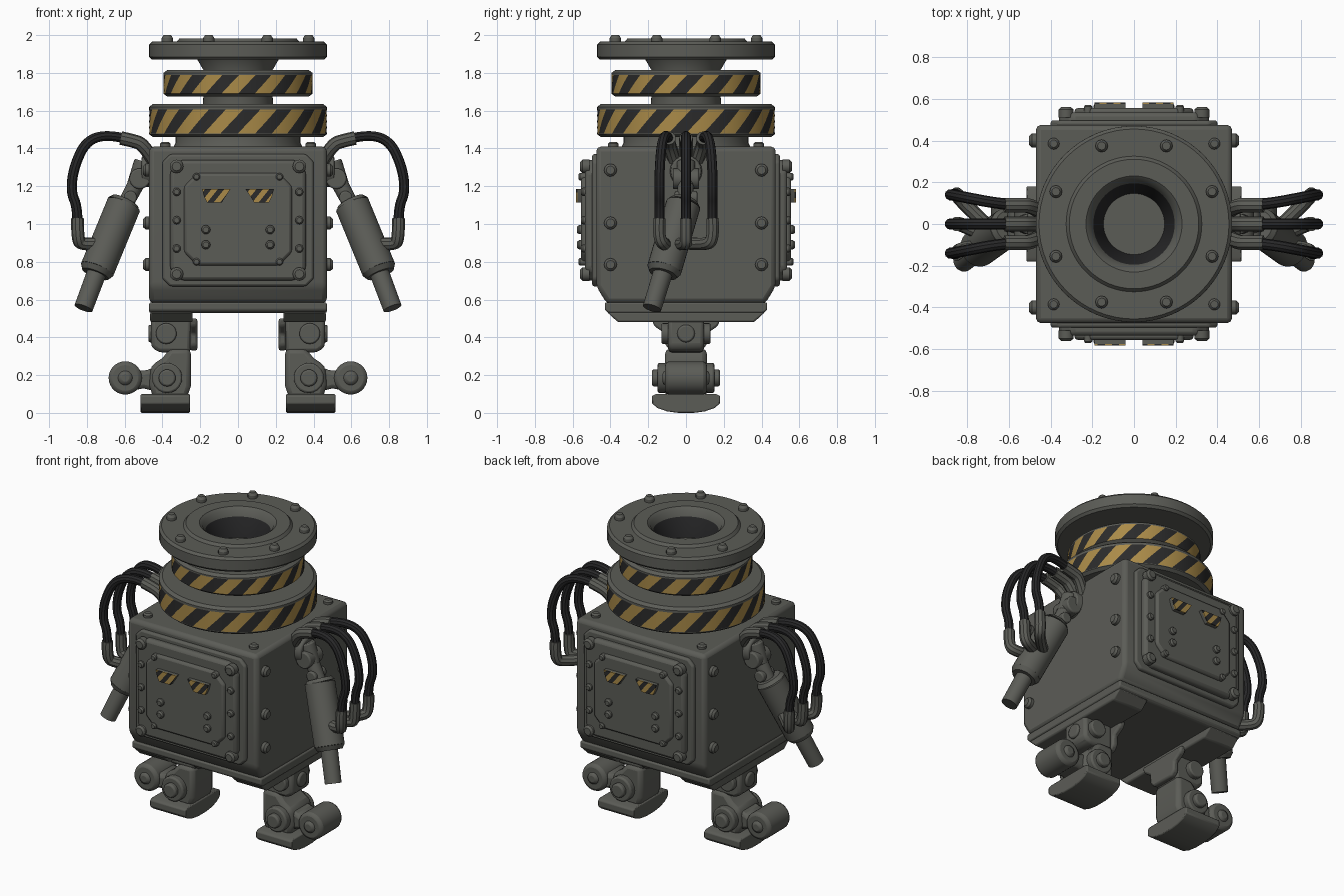
import bpy, bmesh, math
from mathutils import Vector

if "Cube" in bpy.data.objects:
    bpy.data.objects.remove(bpy.data.objects["Cube"])


def material(name, r, g, b):
    m = bpy.data.materials.new(name)
    m.diffuse_color = (r, g, b, 1)
    m.use_nodes = True
    m.node_tree.nodes["Principled BSDF"].inputs["Base Color"].default_value = m.diffuse_color
    return m


METAL = material("grey metal", 0.105, 0.107, 0.094)
YELLOW = material("warning yellow", 0.40, 0.255, 0.065)
DARK = material("stripe black", 0.024, 0.024, 0.024)
RUBBER = material("hose rubber", 0.020, 0.020, 0.021)


def finish(bm, name, mats=(METAL,), bevel=0):
    bmesh.ops.recalc_face_normals(bm, faces=bm.faces)
    me = bpy.data.meshes.new(name)
    bm.to_mesh(me)
    bm.free()
    for m in mats:
        me.materials.append(m)
    ob = bpy.data.objects.new(name, me)
    bpy.context.collection.objects.link(ob)
    if bevel:
        mod = ob.modifiers.new("bevel", 'BEVEL')
        mod.width, mod.segments = bevel, 2
    return ob


def add_prism(bm, pts, a, b, axis):
    """Extrude a 2D outline from a to b along x (pts = y,z), y (x,z) or z (x,y)."""
    put = {'x': lambda d, u, v: (d, u, v), 'y': lambda d, u, v: (u, d, v),
           'z': lambda d, u, v: (u, v, d)}[axis]
    lo = [bm.verts.new(put(a, *p)) for p in pts]
    hi = [bm.verts.new(put(b, *p)) for p in pts]
    bm.faces.new(lo)
    bm.faces.new(hi[::-1])
    for i in range(len(pts)):
        j = (i + 1) % len(pts)
        bm.faces.new((lo[i], lo[j], hi[j], hi[i]))


def prism(name, pts, a, b, axis, bevel=0.012):
    bm = bmesh.new()
    add_prism(bm, pts, a, b, axis)
    return finish(bm, name, bevel=bevel)


def cut_rect(x, z0, z1, c):
    return [(-x + c, z0), (x - c, z0), (x, z0 + c), (x, z1 - c),
            (x - c, z1), (-x + c, z1), (-x, z1 - c), (-x, z0 + c)]


def add_cyl(bm, p, q, r1, r2, n=20):
    p, q = Vector(p), Vector(q)
    res = bmesh.ops.create_cone(bm, cap_ends=True, segments=n, radius1=r1, radius2=r2,
                                depth=(q - p).length)
    rot = (q - p).to_track_quat('Z', 'Y')
    for v in res['verts']:
        v.co = rot @ v.co + (p + q) / 2


def rods(name, parts, bevel=0, n=20):
    """Joined cylinders, each (start, end, r1, r2)."""
    bm = bmesh.new()
    for part in parts:
        add_cyl(bm, *part, n=n)
    return finish(bm, name, bevel=bevel)


def bolts(name, items):
    """Domed bolts, each (base, direction, radius, height)."""
    bm = bmesh.new()
    for p, d, r, h in items:
        p, d = Vector(p), Vector(d)
        add_cyl(bm, p - d * 0.02, p + d * h * 0.6, r, r, 12)
        add_cyl(bm, p + d * h * 0.6, p + d * h, r, r * 0.65, 12)
    return finish(bm, name)


def lathe(name, prof, n=64, mats=(METAL,), rule=None):
    """Revolve (radius, z, twist) points; rule(row, column) picks the material."""
    bm = bmesh.new()
    rows = [[bm.verts.new((r * math.cos(2 * math.pi * i / n + t),
                           r * math.sin(2 * math.pi * i / n + t), z))
             for i in range(n)] for r, z, t in prof]
    for k in range(len(rows) - 1):
        for i in range(n):
            j = (i + 1) % n
            f = bm.faces.new((rows[k][i], rows[k][j], rows[k + 1][j], rows[k + 1][i]))
            f.material_index = rule(k, i) if rule else 0
    bm.faces.new(rows[0])
    bm.faces.new(rows[-1])
    return finish(bm, name, mats)


def tube(name, pts, r, mat):
    cu = bpy.data.curves.new(name, 'CURVE')
    cu.dimensions, cu.bevel_depth, cu.bevel_resolution = '3D', r, 3
    cu.use_fill_caps = True
    sp = cu.splines.new('NURBS')
    sp.points.add(len(pts) - 1)
    for p, c in zip(sp.points, pts):
        p.co = (*c, 1)
    sp.order_u, sp.use_endpoint_u, sp.resolution_u = 3, True, 6
    cu.materials.append(mat)
    ob = bpy.data.objects.new(name, cu)
    bpy.context.collection.objects.link(ob)
    bpy.ops.object.select_all(action='DESELECT')
    ob.select_set(True)
    bpy.context.view_layer.objects.active = ob
    bpy.ops.object.convert(target='MESH')


def striped_ring(name, r, z0, z1, b0, b1, periods):
    tw = 0.95 * (b1 - b0) / r
    prof = [(0.17, z0, 0), (r - 0.02, z0, 0), (r, z0 + 0.015, 0), (r, b0, 0)]
    prof += [(r, b0 + (b1 - b0) * k / 4, tw * k / 4) for k in range(1, 5)]
    prof += [(r, z1 - 0.015, tw), (r - 0.02, z1, tw), (0.17, z1, tw)]
    lathe(name, prof, periods * 6, (METAL, YELLOW, DARK),
          lambda k, i: (1 if i % 6 < 3 else 2) if 3 <= k <= 6 else 0)


# Pipe neck: funnel hole, top flange and stem
lathe("neck_flange", [
    (0.13, 1.66, 0), (0.14, 1.80, 0), (0.195, 1.93, 0), (0.21, 1.965, 0), (0.23, 1.982, 0),
    (0.31, 1.982, 0), (0.325, 1.965, 0), (0.455, 1.965, 0), (0.47, 1.95, 0), (0.47, 1.885, 0),
    (0.455, 1.87, 0), (0.215, 1.87, 0), (0.18, 1.81, 0), (0.185, 1.63, 0), (0.185, 1.5, 0)],
    mats=(METAL, RUBBER), rule=lambda k, i: 1 if k < 2 else 0)
lathe("neck_collar", [(0.35, 1.39, 0), (0.33, 1.43, 0), (0.33, 1.48, 0)])
striped_ring("upper_striped_ring", 0.395, 1.675, 1.815, 1.69, 1.79, 14)
striped_ring("lower_striped_ring", 0.47, 1.46, 1.635, 1.48, 1.605, 16)
bolts("flange_bolts", [((0.405 * math.cos(a), 0.405 * math.sin(a), 1.96), (0, 0, 1), 0.03, 0.04)
                       for a in [math.pi / 8 + k * math.pi / 4 for k in range(8)]])

# Box body and base
prism("body", [(-.42, .58), (.42, .58), (.475, .67), (.475, 1.41), (-.475, 1.41), (-.475, .67)],
      -0.47, 0.47, 'x', 0.025)
prism("base_plate", [(-.41, .53), (.41, .53), (.43, .545), (.43, .585), (-.43, .585), (-.43, .545)],
      -0.47, 0.47, 'x', 0.008)
items = []
for sx in (-1, 1):
    for sy in (-1, 1):
        items.append(((sx * 0.385, sy * 0.385, 1.41), (0, 0, 1), 0.028, 0.025))
        for z in (1.285, 1.005, 0.785):
            items.append(((sx * 0.47, sy * 0.4, z), (sx, 0, 0), 0.034, 0.032))
bolts("body_bolts", items)

# Front and back panels with striped eye plates
for s, side in ((-1, "front"), (1, "back")):
    prism(side + "_panel_backing", cut_rect(0.40, 0.67, 1.37, 0.04), s * 0.46, s * 0.497, 'y')
    prism(side + "_panel", cut_rect(0.36, 0.70, 1.34, 0.06), s * 0.46, s * 0.535, 'y', 0.02)
    prism(side + "_inner_panel", cut_rect(0.285, 0.78, 1.27, 0.07), s * 0.5, s * 0.555, 'y', 0.015)
    d = (0, s, 0)
    items = []
    for sx in (-1, 1):
        items += [((sx * 0.325, s * 0.53, z), d, 0.036, 0.03) for z in (0.735, 1.305)]
        items += [((sx * 0.325, s * 0.53, z), d, 0.022, 0.025) for z in (0.87, 1.02, 1.17)]
        items += [((sx * 0.17, s * 0.55, z), d, 0.024, 0.028) for z in (0.89, 0.97)]
        items += [((sx * 0.22, s * 0.55, z), d, 0.02, 0.02) for z in (0.80, 1.25)]
    bolts(side + "_panel_bolts", items)
    for sx in (-1, 1):
        eye = [(sx * x, z) for x, z in ((.04, 1.185), (.19, 1.185), (.18, 1.145), (.165, 1.115), (.085, 1.115))]
        prism(side + "_eye_mount", eye, s * 0.55, s * 0.575, 'y', 0)
        bm = bmesh.new()
        add_prism(bm, eye, s * 0.575, s * 0.583, 'y')
        slant, step = Vector((-s, 0, -0.8)), 0.034
        for k in range(-50, 1):
            bmesh.ops.bisect_plane(bm, geom=bm.verts[:] + bm.edges[:] + bm.faces[:],
                                   plane_co=slant * (k * step / slant.length_squared), plane_no=slant)
        for f in bm.faces:
            f.material_index = math.floor(f.calc_center_median().dot(slant) / step) % 2
        finish(bm, side + "_eye_stripes", (YELLOW, DARK))

for s, side in ((-1, "left"), (1, "right")):
    def P(x, y, z):
        return (s * x, y, z)

    # Shoulder, piston arm
    rods(side + "_shoulder", [
        (P(.44, 0, 1.28), P(.51, 0, 1.28), .09, .08), (P(.50, 0, 1.33), P(.545, 0, 1.20), .05, .045),
        (P(.52, -.07, 1.24), P(.52, .07, 1.24), .055, .055),
        (P(.53, 0, 1.23), P(.62, -.01, 1.06), .045, .04),
        (P(.57, -.06, 1.14), P(.57, .06, 1.14), .035, .035)], 0.008)
    rods(side + "_arm_piston", [
        (P(.595, -.01, 1.12), P(.605, -.015, 1.10), .075, .092),
        (P(.605, -.015, 1.10), P(.745, -.115, .76), .092, .092),
        (P(.745, -.115, .76), P(.755, -.122, .735), .092, .075),
        (P(.745, -.12, .75), P(.818, -.18, .555), .052, .05)], n=28)

    # Three hoses with metal ends
    for k, part in ((-1, "front"), (0, "middle"), (1, "rear")):
        y0, y1 = k * 0.09, k * 0.14
        tag = side + "_" + part + "_hose"
        tube(tag, [P(.56, y0, 1.44), P(.66, y0 * 1.1, 1.475), P(.80, y1 * .9, 1.45), P(.87, y1, 1.30),
                   P(.885, y1, 1.17), P(.85, y1, 1.09), P(.85, y1, 1.0)], 0.027, RUBBER)
        tube(tag + "_top_end", [P(.45, y0 * .7, 1.34), P(.50, y0, 1.42), P(.55, y0, 1.44),
                                P(.62, y0, 1.455)], 0.036, METAL)
        tube(tag + "_bottom_end", [P(.85, y1, 1.03), P(.85, y1 * 1.05, .93), P(.83, y1 * .8, .885),
                                   P(.70, -.06 + k * .05, .90)], 0.034, METAL)

    # Hip rail and upper leg
    prism(side + "_hip_rail", [(-.36, .48), (.36, .48), (.42, .535), (-.42, .535)],
          s * 0.24, s * 0.465, 'x', 0.01)
    prism(side + "_hip_bracket", [(-.18, .5), (.18, .5), (.17, .46), (.11, .42), (.11, .36), (.08, .33),
                                  (-.08, .33), (-.11, .36), (-.11, .42), (-.17, .46)],
          s * 0.215, s * 0.255, 'x')
    prism(side + "_upper_leg", [(s * x, z) for x, z in
          ((.25, .5), (.46, .5), (.46, .35), (.42, .32), (.25, .32))], -0.095, 0.095, 'y', 0.02)
    rods(side + "_hip_joint", [(P(.38, -.13, .42), P(.38, .13, .42), .055, .055),
                               (P(.43, 0, .42), P(.475, 0, .42), .05, .045)], 0.008)

    # Ankle, outer hub and curved foot
    prism(side + "_shin", [(s * x, z) for x, z in
          ((.25, .34), (.36, .34), (.40, .29), (.46, .25), (.47, .15), (.45, .08), (.27, .08), (.25, .14))],
          -0.11, 0.11, 'y', 0.025)
    rods(side + "_ankle_pin", [(P(.375, -.15, .185), P(.375, .15, .185), .08, .08),
                               (P(.375, -.18, .185), P(.375, .18, .185), .045, .045)], 0.01)
    prism(side + "_hub_link", [(s * x, z) for x, z in
          ((.42, .25), (.50, .22), (.60, .25), (.60, .11), (.50, .13), (.42, .11))], -0.085, 0.085, 'y', 0.02)
    rods(side + "_hub", [(P(.597, -.11, .185), P(.597, .11, .185), .088, .088),
                         (P(.597, -.125, .185), P(.597, .125, .185), .04, .04)], 0.02, 28)
    prism(side + "_foot", [(-.18, .09), (-.16, .1), (.16, .1), (.18, .09), (.18, .05), (.15, .025), (.10, .008),
                           (.04, 0), (-.04, 0), (-.10, .008), (-.15, .025), (-.18, .05)],
          s * 0.255, s * 0.515, 'x', 0.006)

# Smooth curved surfaces, keep hard edges
bpy.ops.object.select_all(action='DESELECT')
for ob in bpy.data.objects:
    ob.select_set(True)
    bpy.context.view_layer.objects.active = ob
bpy.ops.object.shade_smooth_by_angle(angle=math.radians(35))
